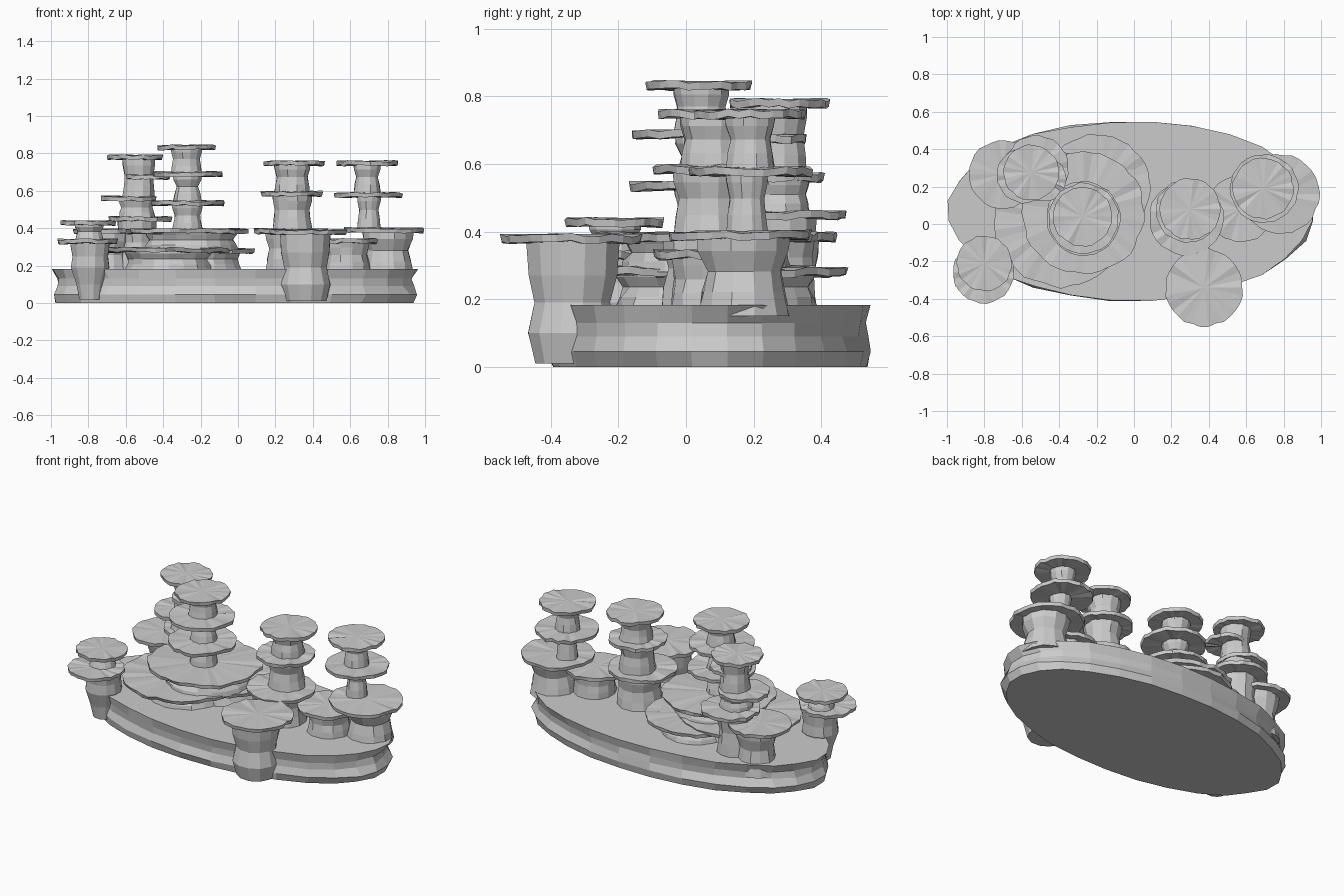
import bpy, random
from math import sin, cos, pi, tau

random.seed(11)


def make(name, verts, faces):
    me = bpy.data.meshes.new(name)
    me.from_pydata(verts, [], faces)
    me.update()
    ob = bpy.data.objects.new(name, me)
    bpy.context.collection.objects.link(ob)
    return ob


def lathe(name, x, y, rings, n, jitter=0.0, sy=1.0):
    """Faceted solid from (z, radius) rings with capped ends and radial jitter."""
    verts, faces = [], []
    for z, r in rings:
        for i in range(n):
            a = tau * (i + 0.5) / n
            k = r * (1 + random.uniform(-jitter, jitter))
            verts.append((x + k * cos(a), y + k * sy * sin(a), z))
    for j in range(len(rings) - 1):
        for i in range(n):
            b, c = j * n, (j + 1) * n
            k = (i + 1) % n
            faces.append((b + i, b + k, c + k, c + i))
    faces.append(tuple(reversed(range(n))))
    faces.append(tuple(range((len(rings) - 1) * n, len(rings) * n)))
    return make(name, verts, faces)


def cap(name, x, y, z, r, n=30):
    """Thin plate with a ragged, scalloped rim, fanned from its centre."""
    verts, faces = [(x, y, z + 0.012), (x, y, z - 0.01)], []
    phase = random.uniform(0, tau)
    for i in range(n):
        a = tau * i / n
        k = r * (0.97 + 0.03 * abs(sin(5 * a + phase)) + random.uniform(-0.02, 0.02))
        dz = random.uniform(-0.006, 0.006)
        verts.append((x + k * cos(a), y + k * sin(a), z + 0.010 + dz))
        k *= random.uniform(0.96, 1.0)
        verts.append((x + k * cos(a), y + k * sin(a), z - 0.012 + dz))
    for i in range(n):
        t, u = 2 + 2 * i, 2 + 2 * ((i + 1) % n)
        faces += [(0, t, u), (1, u + 1, t + 1), (t, t + 1, u + 1, u)]
    return make(name, verts, faces)


def column(name, x, y, z0, z1, r, waist=0.8, n=12):
    """Waisted, faceted trunk section."""
    h = z1 - z0
    lathe(name, x, y, [(z0, r), (z0 + 0.3 * h, r * (1 + waist) / 2), (z0 + 0.55 * h, r * waist),
                       (z0 + 0.8 * h, r * 0.97), (z1, r)], n, 0.04)


# Oval base slab with stepped stone bands
lathe("base_slab", -0.015, 0.07,
      [(0, 0.96), (0.045, 0.98), (0.09, 0.955), (0.13, 0.955), (0.183, 0.98)], 28, 0.012, 0.49)

# Wide terraces around the tallest tower
cap("left_terrace", -0.39, 0.02, 0.285, 0.36, 44)
cap("back_terrace", -0.20, 0.19, 0.28, 0.29, 40)
cap("upper_terrace", -0.27, 0.06, 0.385, 0.33, 44)
column("left_terrace_trunk", -0.37, 0.03, 0.17, 0.29, 0.24, 0.9, 18)
column("back_terrace_trunk", -0.20, 0.17, 0.17, 0.29, 0.22, 0.9, 18)
column("upper_terrace_trunk", -0.25, 0.06, 0.28, 0.385, 0.25, 0.92, 18)

# Towers: name, trunk sections (x, y, z0, z1, r, waist), caps (x, y, z, r)
towers = [
    ("tall_tower",
     [(-0.27, 0.045, 0.38, 0.54, 0.085, 0.8), (-0.27, 0.045, 0.54, 0.69, 0.08, 0.75),
      (-0.275, 0.045, 0.69, 0.835, 0.085, 0.85)],
     [(-0.27, 0.03, 0.535, 0.20), (-0.27, 0.03, 0.69, 0.19), (-0.275, 0.04, 0.833, 0.16)]),
    ("back_left_tower",
     [(-0.54, 0.28, 0.17, 0.45, 0.11, 0.85), (-0.54, 0.27, 0.45, 0.56, 0.10, 0.88),
      (-0.53, 0.27, 0.56, 0.78, 0.09, 0.88)],
     [(-0.52, 0.30, 0.45, 0.175), (-0.585, 0.26, 0.56, 0.15),
      (-0.48, 0.24, 0.675, 0.12), (-0.55, 0.275, 0.78, 0.15)]),
    ("left_stub",
     [(-0.69, 0.28, 0.10, 0.385, 0.12, 0.8)],
     [(-0.70, 0.265, 0.385, 0.185)]),
    ("centre_right_tower",
     [(0.28, 0.06, 0.17, 0.39, 0.135, 0.88), (0.29, 0.07, 0.39, 0.585, 0.11, 0.85),
      (0.29, 0.08, 0.585, 0.745, 0.10, 0.85)],
     [(0.28, 0.03, 0.385, 0.20), (0.285, 0.07, 0.585, 0.17), (0.30, 0.08, 0.748, 0.165)]),
    ("right_tower",
     [(0.80, 0.17, 0.15, 0.39, 0.14, 0.8), (0.70, 0.18, 0.39, 0.585, 0.065, 0.8),
      (0.69, 0.19, 0.585, 0.745, 0.075, 0.8)],
     [(0.78, 0.16, 0.39, 0.215), (0.695, 0.19, 0.578, 0.185), (0.69, 0.19, 0.748, 0.165)]),
    ("right_stub",
     [(0.58, 0.08, 0.17, 0.33, 0.13, 0.9)],
     [(0.57, 0.08, 0.332, 0.18)]),
]
for name, sections, caps in towers:
    for i, s in enumerate(sections):
        column(f"{name}_trunk_{i + 1}", *s)
    for i, c in enumerate(caps):
        cap(f"{name}_cap_{i + 1}", *c)

# Front pillar standing on the ground
lathe("front_pillar", 0.36, -0.335,
      [(0.01, 0.115), (0.10, 0.14), (0.19, 0.115), (0.27, 0.135), (0.38, 0.14)], 12, 0.03)
cap("front_pillar_cap", 0.375, -0.34, 0.38, 0.21)

# Front-left pillar with two caps
lathe("front_left_pillar", -0.79, -0.21,
      [(0.02, 0.06), (0.10, 0.075), (0.19, 0.105), (0.25, 0.10), (0.33, 0.11)], 12, 0.03)
column("front_left_pillar_neck", -0.795, -0.21, 0.33, 0.425, 0.08)
cap("front_left_pillar_lower_cap", -0.805, -0.26, 0.33, 0.165)
cap("front_left_pillar_upper_cap", -0.80, -0.21, 0.428, 0.15)
